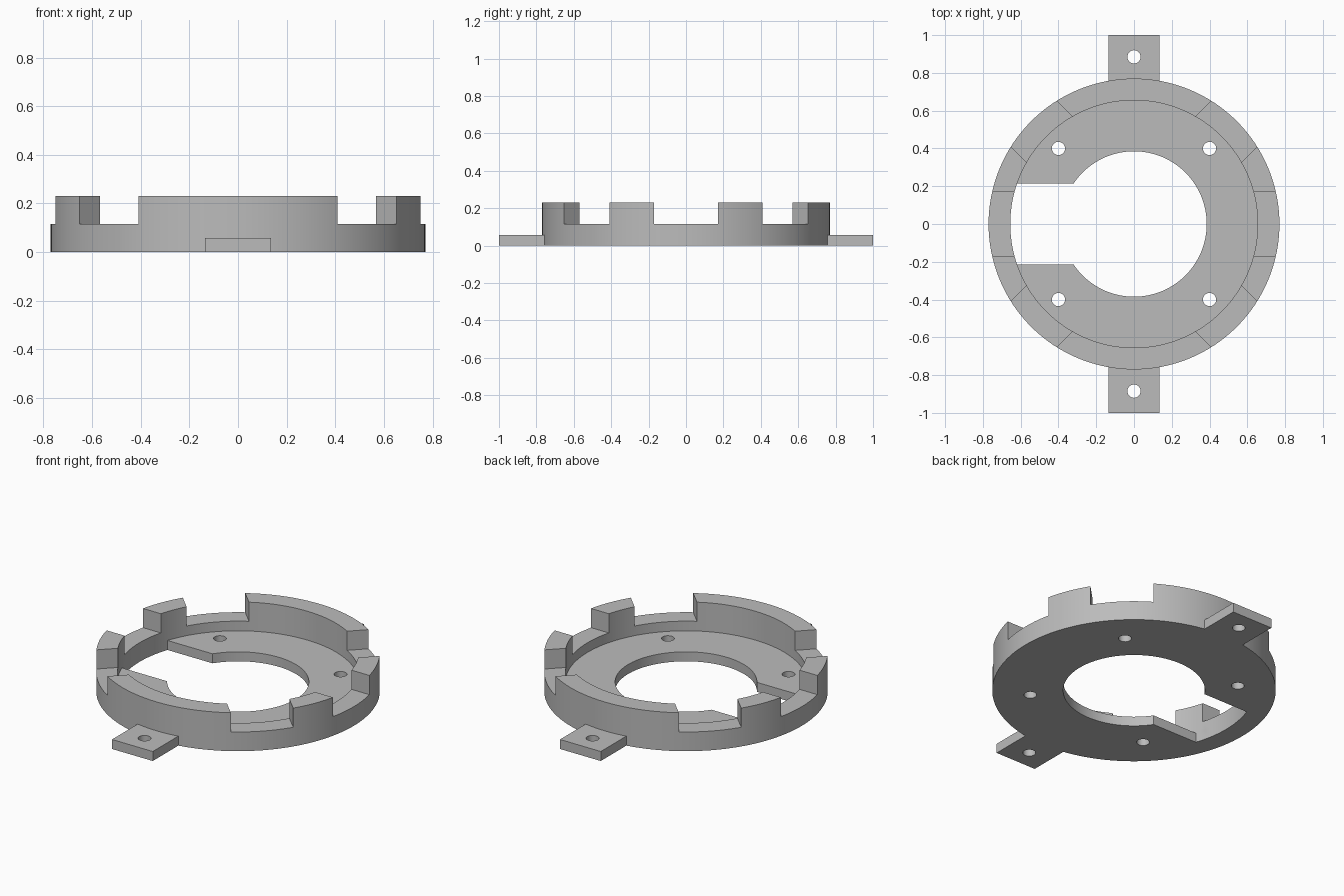
import bpy
from math import cos, sin, radians

if "Cube" in bpy.data.objects:
    bpy.data.objects.remove(bpy.data.objects["Cube"], do_unlink=True)

OUTER, INNER, BORE = 0.77, 0.655, 0.385
FLOOR, LOW, HIGH = 0.057, 0.115, 0.23
SLOT = 0.344          # width of the notches in the wall
HOLE = 0.035

grey = bpy.data.materials.new("plain grey")
grey.use_nodes = True
COLOUR = (0.5, 0.5, 0.5, 1)
grey.diffuse_color = COLOUR
grey.node_tree.nodes["Principled BSDF"].inputs["Base Color"].default_value = COLOUR


def cylinder(name, r, z0, z1, x=0, y=0, sides=128):
    bpy.ops.mesh.primitive_cylinder_add(vertices=sides, radius=r, depth=z1 - z0,
                                        location=(x, y, (z0 + z1) / 2))
    ob = bpy.context.object
    ob.name = name
    return ob


def box(name, size, centre, turn=0):
    bpy.ops.mesh.primitive_cube_add(size=1, location=centre, rotation=(0, 0, turn))
    ob = bpy.context.object
    ob.name = name
    ob.scale = size
    return ob


def combine(target, other, operation):
    """Apply one boolean and remove the helper."""
    other.hide_render = True
    mod = target.modifiers.new("boolean", "BOOLEAN")
    mod.operation, mod.solver, mod.object = operation, "EXACT", other
    bpy.ops.object.select_all(action="DESELECT")
    bpy.context.view_layer.objects.active = target
    target.select_set(True)
    bpy.ops.object.modifier_apply(modifier=mod.name)
    bpy.data.objects.remove(other, do_unlink=True)


# Round body with mounting tabs front and back
body = cylinder("mounting_ring", OUTER, 0, HIGH)
for side in (-1, 1):
    tab = box("tab", (0.27, 0.3, FLOOR), (0, side * 0.85, FLOOR / 2))
    combine(body, tab, "UNION")

# Recess above the floor, and the central bore
combine(body, cylinder("recess", INNER, FLOOR, 1), "DIFFERENCE")
combine(body, cylinder("bore", BORE, -1, 1), "DIFFERENCE")

# Opening in the floor on the right side, stopping at the wall
opening = box("opening", (1, 0.43, 1), (-0.5, 0, 0))
combine(opening, cylinder("limit", INNER, -1, 1), "INTERSECT")
combine(body, opening, "DIFFERENCE")

# Notches in the upper wall, none at front and back
for angle in (0, 45, 135, 180, 225, 315):
    a = radians(angle)
    notch = box("notch", (0.6, SLOT, 1), (0.75 * cos(a), 0.75 * sin(a), LOW + 0.5), a)
    combine(body, notch, "DIFFERENCE")

# Screw holes in the floor and tabs
spots = [(x, y) for x in (-0.4, 0.4) for y in (-0.4, 0.4)] + [(0, -0.885), (0, 0.885)]
for x, y in spots:
    combine(body, cylinder("screw_hole", HOLE, -1, 1, x, y, 32), "DIFFERENCE")

# Finish
body.data.materials.clear()
body.data.materials.append(grey)
for face in body.data.polygons:
    face.material_index = 0
bpy.ops.object.shade_smooth_by_angle(angle=radians(30))
